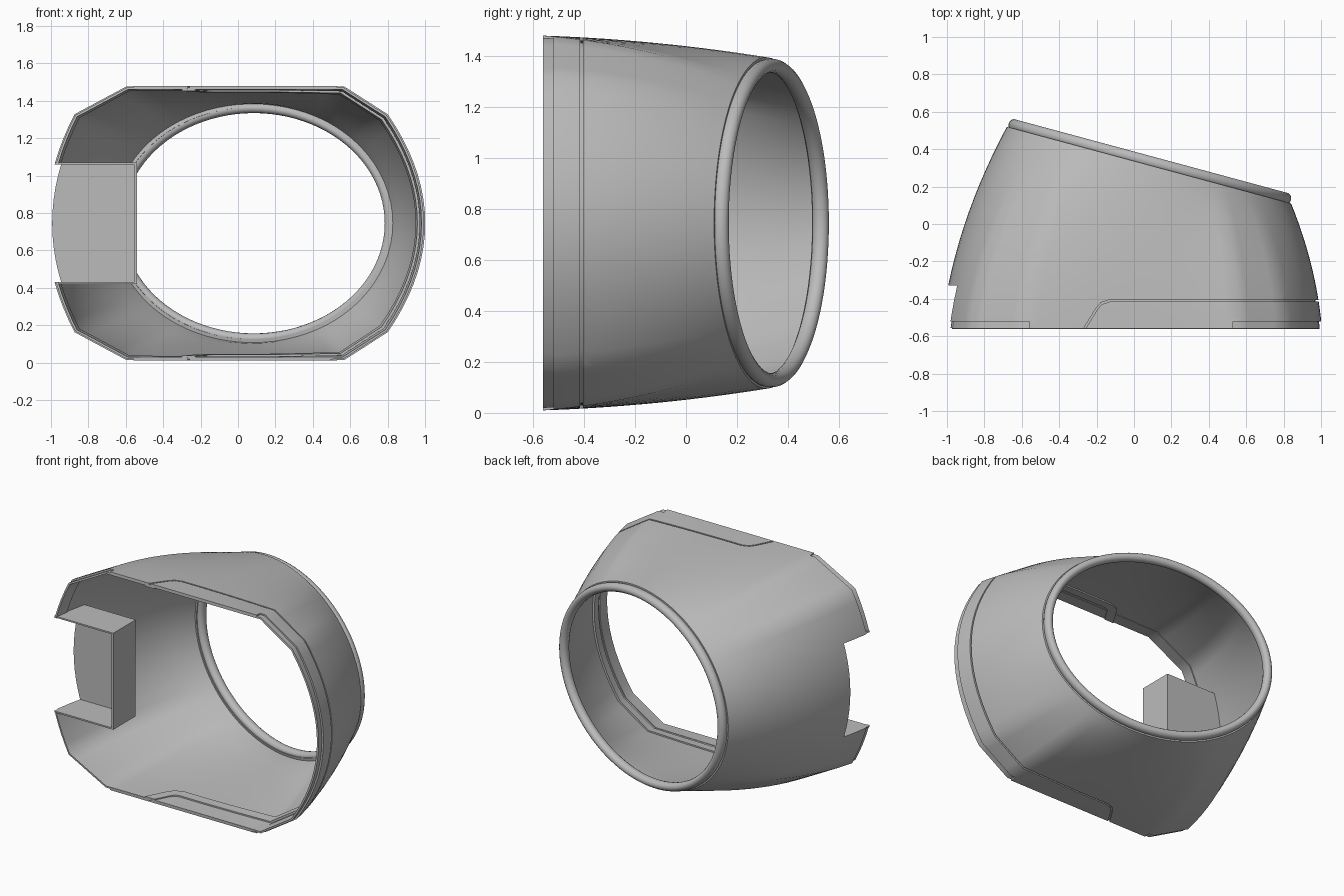
import bpy, bmesh, math
from mathutils import Vector

old = bpy.data.objects.get("Cube")
if old:
    bpy.data.objects.remove(old)

grey = bpy.data.materials.new("satin_grey")
grey.use_nodes = True
grey.diffuse_color = (0.5, 0.5, 0.5, 1)
grey.node_tree.nodes["Principled BSDF"].inputs["Base Color"].default_value = (0.5, 0.5, 0.5, 1)

MID, FRONT = 0.745, -0.56
TILT = math.radians(15.1)
U = Vector((math.cos(TILT), -math.sin(TILT), 0))   # long axis of the rear opening
V = Vector((0, 0, 1))
N = Vector((math.sin(TILT), math.cos(TILT), 0))    # axis of the rear opening
CENTRE = Vector((0.08, 0.315, MID))


def ellipse(angle, inset=0.0, depth=0.0):
    return (CENTRE + U * (0.787 - inset) * math.cos(angle)
            + V * (0.65 - inset) * math.sin(angle) + N * depth)


def make_object(name, bm):
    mesh = bpy.data.meshes.new(name)
    bm.to_mesh(mesh)
    bm.free()
    mesh.materials.append(grey)
    obj = bpy.data.objects.new(name, mesh)
    bpy.context.collection.objects.link(obj)
    return obj


def front_profile():
    """Eight-sided outline with bowed sides, as (x, height from middle)."""
    def side(reach, bow, sign):
        hs = [0.585 * (i / 9 - 1) for i in range(19)]
        return [(sign * (reach - bow * (h / 0.585) ** 2), sign * h) for h in hs]

    def between(a, b, n):
        return [(a[0] + (b[0] - a[0]) * i / n, a[1] + (b[1] - a[1]) * i / n) for i in range(1, n)]

    right, left = side(1.005, 0.2, 1), side(1.03, 0.15, -1)
    top_r, top_l = (0.57, 0.735), (-0.6, 0.735)
    bot_l, bot_r = (-0.6, -0.735), (0.57, -0.735)
    pts = right + between(right[-1], top_r, 5) + [top_r] + between(top_r, top_l, 14) + [top_l]
    pts += between(top_l, left[0], 5) + left + between(left[-1], bot_l, 5) + [bot_l]
    return pts + between(bot_l, bot_r, 14) + [bot_r] + between(bot_r, right[0], 5)


def loft(name, scale=1.0, rows=14, thickness=0.018, capped=False):
    """Skin from the front outline to the tilted rear ellipse."""
    bm = bmesh.new()
    cols = []
    for x, h in front_profile():
        angle = math.atan2(h / 0.745, x)
        start, end = Vector((x, FRONT, MID + h)), ellipse(angle)
        col = []
        for r in range(rows + 1):
            t = r / rows
            w = t - 0.65 * t * (1 - t)
            p = start.lerp(end, w)
            p.y = start.y + (end.y - start.y) * t
            col.append(p)
        col.append(ellipse(angle, 0.03))
        for p in col:
            p.x *= scale
            p.z = MID + (p.z - MID) * scale
        cols.append([bm.verts.new(p) for p in col])
    for a, b in zip(cols, cols[1:] + cols[:1]):
        for r in range(rows + 1):
            bm.faces.new((a[r], a[r + 1], b[r + 1], b[r]))
    if capped:
        bm.faces.new([c[0] for c in cols])
        bm.faces.new([c[-1] for c in reversed(cols)])
        bmesh.ops.recalc_face_normals(bm, faces=bm.faces)
    obj = make_object(name, bm)
    if not capped:
        solid = obj.modifiers.new("thickness", 'SOLIDIFY')
        solid.thickness, solid.offset = thickness, -1
    return obj


def box(name, lo, hi):
    bm = bmesh.new()
    bmesh.ops.create_cube(bm, size=1)
    for v in bm.verts:
        v.co = Vector([(lo[i] + hi[i]) / 2 + v.co[i] * (hi[i] - lo[i]) for i in range(3)])
    return make_object(name, bm)


def seam_strip(name, width):
    """Upright ribbon following the seam path as seen from above."""
    path = [Vector(p) for p in ((-0.29, -0.6), (-0.265, -0.56), (-0.2, -0.455),
                                (-0.175, -0.425), (-0.13, -0.41), (1.3, -0.41))]
    sides = ([], [])
    for i, p in enumerate(path):
        d = (path[min(i + 1, len(path) - 1)] - path[max(i - 1, 0)]).normalized()
        n = Vector((-d.y, d.x)) * width / 2
        sides[0].append(p + n)
        sides[1].append(p - n)
    bm = bmesh.new()
    ring = [bm.verts.new((p.x, p.y, -0.2)) for p in sides[0] + sides[1][::-1]]
    face = bm.faces.new(ring)
    up = bmesh.ops.extrude_face_region(bm, geom=[face])
    bmesh.ops.translate(bm, vec=(0, 0, 1.9),
                        verts=[g for g in up["geom"] if isinstance(g, bmesh.types.BMVert)])
    bmesh.ops.recalc_face_normals(bm, faces=bm.faces)
    return make_object(name, bm)


def boolean(obj, other, operation='DIFFERENCE'):
    mod = obj.modifiers.new("cut", 'BOOLEAN')
    mod.object, mod.operation, mod.solver = other, operation, 'EXACT'


# Cutting helpers
notch = box("notch_cutter", (-1.3, -0.8, 0.43), (-0.555, -0.33, 1.06))
trim_right = box("right_trim_cutter", (0.53, -0.8, -0.3), (1.3, -0.52, 1.8))
trim_left = box("left_trim_cutter", (-1.3, -0.8, -0.3), (-0.56, -0.52, 1.8))
rear_trim = box("rear_trim_cutter", (-1.4, -0.47, -0.3), (1.4, 1, 1.8))
seam = seam_strip("seam_cutter", 0.01)
seam_wide = seam_strip("wide_seam_cutter", 0.06)
envelope = loft("envelope", scale=0.995, capped=True)
cutters = [notch, trim_right, trim_left, rear_trim, seam, seam_wide, envelope]

# Outer shell with side notch, stepped front corners and seam groove
shell = loft("shell")
for cutter in (notch, trim_right, trim_left, seam):
    boolean(shell, cutter)

# Recessed lip that shows at the front corners
lip = loft("front_lip", scale=0.988, thickness=0.012)
boolean(lip, rear_trim)
boolean(lip, notch)

# Ridge behind the seam
ridge = loft("seam_ridge", scale=0.983, thickness=0.015)
boolean(ridge, seam_wide, 'INTERSECT')

# Side pocket lining the notch
pocket = box("side_pocket", (-1.2, -0.556, 0.42), (-0.54, -0.318, 1.07))
boolean(pocket, notch)
boolean(pocket, envelope, 'INTERSECT')

# Rounded bead around the rear opening
bm = bmesh.new()
STEPS, SIDES = 96, 14
rings = []
for i in range(STEPS):
    a = math.tau * i / STEPS
    rings.append([bm.verts.new(ellipse(a, 0.033 - 0.028 * math.cos(b), 0.018 + 0.032 * math.sin(b)))
                  for b in (math.tau * j / SIDES for j in range(SIDES))])
for a, b in zip(rings, rings[1:] + rings[:1]):
    for j in range(SIDES):
        k = (j + 1) % SIDES
        bm.faces.new((a[j], a[k], b[k], b[j]))
bmesh.ops.recalc_face_normals(bm, faces=bm.faces)
bead = make_object("rear_bead", bm)

# Apply the modifiers, smooth the parts, then drop the helpers
for obj in (shell, lip, ridge, pocket, bead):
    bpy.ops.object.select_all(action='DESELECT')
    obj.select_set(True)
    bpy.context.view_layer.objects.active = obj
    bpy.ops.object.convert(target='MESH')
    bpy.ops.object.shade_smooth_by_angle(angle=math.radians(40))
for cutter in cutters:
    bpy.data.objects.remove(cutter)
